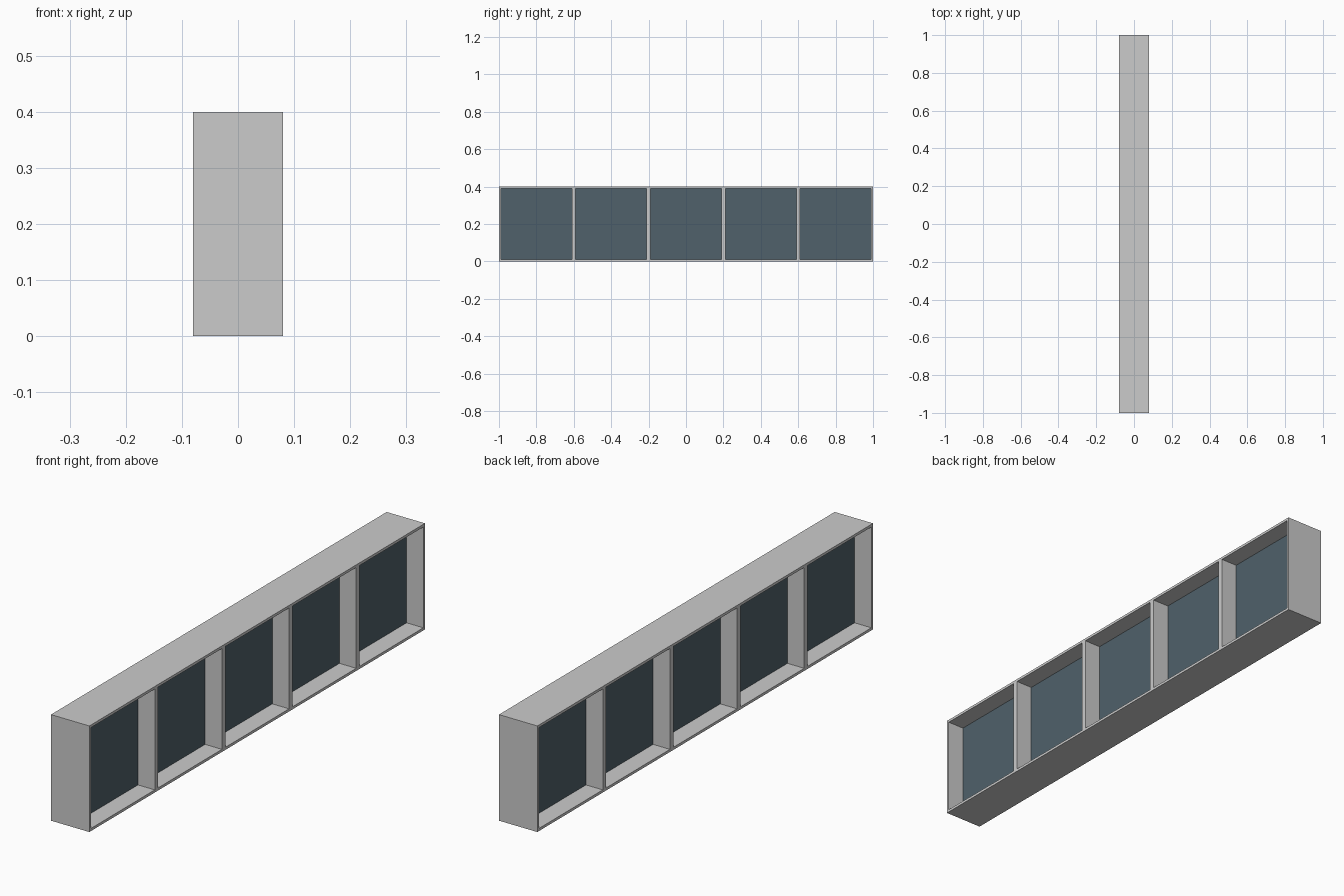
import bpy, bmesh

if "Cube" in bpy.data.objects:
    bpy.data.objects.remove(bpy.data.objects["Cube"])

BAYS, BAY, HEIGHT, DEPTH, WALL = 5, 0.4, 0.4, 0.16, 0.01
GLASS = 0.02
LEFT = -BAYS * BAY / 2


def add_object(name, bm):
    mesh = bpy.data.meshes.new(name)
    bm.to_mesh(mesh)
    bm.free()
    obj = bpy.data.objects.new(name, mesh)
    bpy.context.collection.objects.link(obj)
    return obj


# Frame: face grid in the y-z plane with the bay openings left out, extruded in depth
ys = [LEFT, LEFT + WALL]
for i in range(1, BAYS):
    ys += [LEFT + i * BAY - WALL, LEFT + i * BAY + WALL]
ys += [-LEFT - WALL, -LEFT]
zs = [0, WALL, HEIGHT - WALL, HEIGHT]

bm = bmesh.new()
grid = [[bm.verts.new((-DEPTH / 2, y, z)) for z in zs] for y in ys]
for i in range(len(ys) - 1):
    for j in range(len(zs) - 1):
        if i % 2 == 1 and j == 1:
            continue
        bm.faces.new((grid[i][j], grid[i + 1][j], grid[i + 1][j + 1], grid[i][j + 1]))
extruded = bmesh.ops.extrude_face_region(bm, geom=bm.faces[:], use_keep_orig=True)
moved = [g for g in extruded["geom"] if isinstance(g, bmesh.types.BMVert)]
bmesh.ops.translate(bm, verts=moved, vec=(DEPTH, 0, 0))
bmesh.ops.recalc_face_normals(bm, faces=bm.faces[:])
add_object("window_frame", bm)

# Glass: one dark pane in the middle of each bay
glass = bpy.data.materials.new("dark_glass")
glass.diffuse_color = (0.08, 0.12, 0.145, 1)
glass.use_nodes = True
glass.node_tree.nodes["Principled BSDF"].inputs["Base Color"].default_value = glass.diffuse_color
for i in range(BAYS):
    bm = bmesh.new()
    bmesh.ops.create_cube(bm, size=1)
    bmesh.ops.scale(bm, verts=bm.verts, vec=(GLASS, BAY - 2 * WALL, HEIGHT - 2 * WALL))
    bmesh.ops.translate(bm, verts=bm.verts, vec=(0, LEFT + (i + 0.5) * BAY, HEIGHT / 2))
    pane = add_object(f"glass_pane_{i + 1}", bm)
    pane.data.materials.append(glass)
